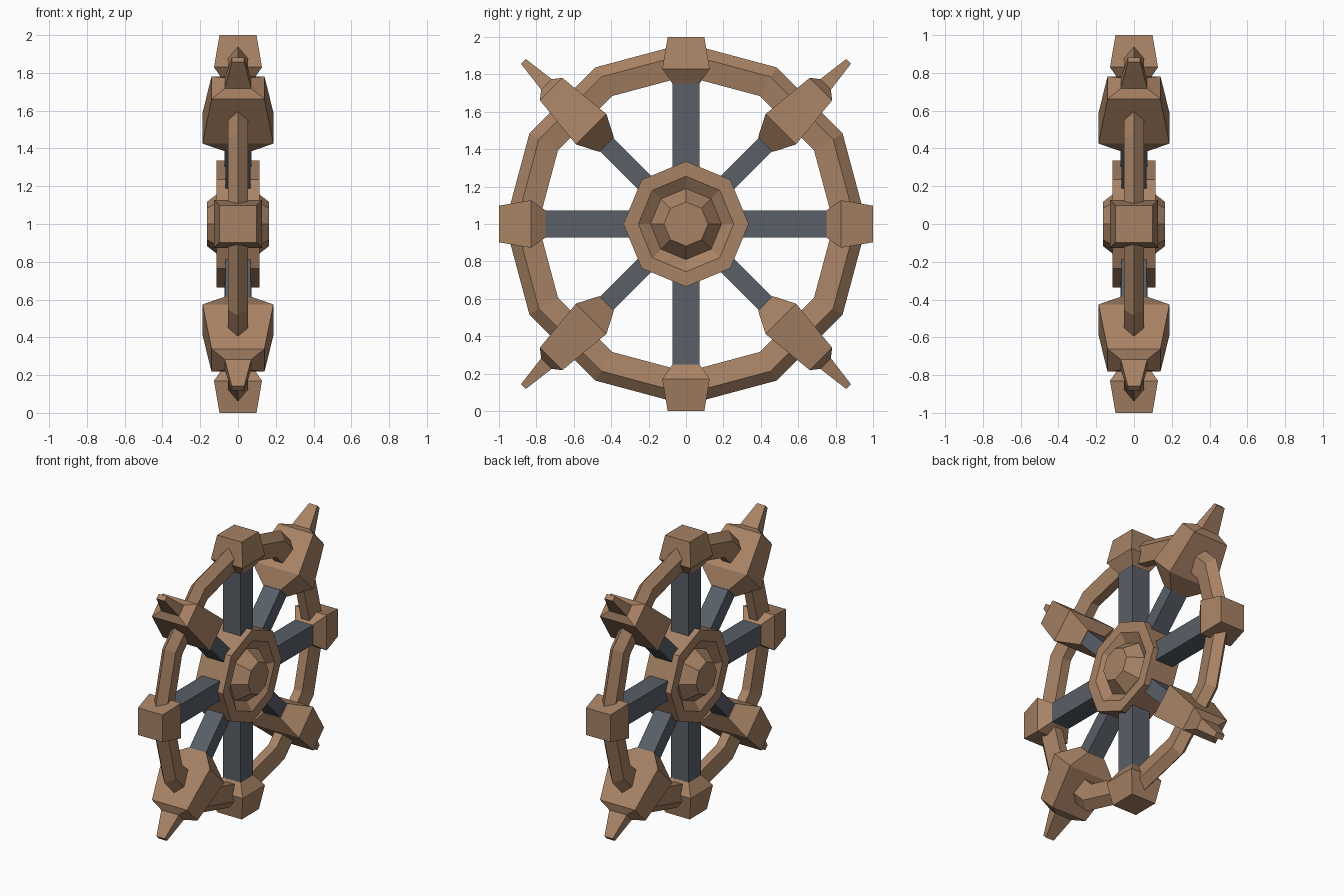
import bpy, bmesh, math
from mathutils import Matrix, Vector

cube = bpy.data.objects.get("Cube")
if cube:
    bpy.data.objects.remove(cube, do_unlink=True)


def material(name, color):
    m = bpy.data.materials.new(name)
    m.use_nodes = True
    m.diffuse_color = (*color, 1)
    m.node_tree.nodes["Principled BSDF"].inputs["Base Color"].default_value = (*color, 1)
    return m


WOOD = material("warm wood", (0.39, 0.225, 0.13))
IRON = material("dark iron", (0.1, 0.115, 0.14))
CENTRE = Vector((0, 0, 1))


def loft(name, rings, mat, closed=False):
    """Skin a list of equal-length point rings, capped or joined end to end."""
    bm = bmesh.new()
    loops = [[bm.verts.new(p) for p in ring] for ring in rings]
    n = len(loops[0])
    pairs = list(zip(loops, loops[1:]))
    if closed:
        pairs.append((loops[-1], loops[0]))
    else:
        bm.faces.new(loops[0])
        bm.faces.new(loops[-1])
    for a, b in pairs:
        for i in range(n):
            j = (i + 1) % n
            bm.faces.new((a[i], a[j], b[j], b[i]))
    bmesh.ops.recalc_face_normals(bm, faces=bm.faces)
    mesh = bpy.data.meshes.new(name)
    bm.to_mesh(mesh)
    bm.free()
    mesh.materials.append(mat)
    obj = bpy.data.objects.new(name, mesh)
    obj.location = CENTRE
    bpy.context.collection.objects.link(obj)
    return obj


def arm(name, sections, angle, mat):
    """Rectangular sections (radius, half breadth, half depth) along one wheel direction."""
    turn = Matrix.Rotation(angle, 3, 'X')
    rings = [[turn @ Vector((sx * d, sy * b, r))
              for sx, sy in ((-1, -1), (1, -1), (1, 1), (-1, 1))]
             for r, b, d in sections]
    return loft(name, rings, mat)


# Rim: twelve segments, five-sided section with the ridge outward
section = [(0.967, 0), (0.908, 0.053), (0.79, 0.033), (0.79, -0.033), (0.908, -0.053)]
rim = []
for k in range(12):
    a = k * math.pi / 6
    rim.append([(x, r * math.cos(a), r * math.sin(a)) for r, x in section])
loft("rim", rim, WOOD, closed=True)

# Hub: eight-sided drum with a groove and raised boss on both sides
half = [(0.118, 0.163), (0.19, 0.07), (0.255, 0.113), (0.335, 0.113)]
profile = half + [(r, -x) for r, x in reversed(half)]
hub = []
for r, x in profile:
    hub.append([(x, r * math.cos(k * math.pi / 4), r * math.sin(k * math.pi / 4))
                for k in range(8)])
loft("hub", hub, WOOD)

# Spokes, rim blocks and handles
block = [(0.75, 0.072, 0.072), (0.83, 0.127, 0.127), (1.0, 0.098, 0.098)]
grip = [(0.6, 0.055, 0.07), (0.717, 0.115, 0.188), (1.02, 0.085, 0.14),
        (1.055, 0.04, 0.07), (1.23, 0.018, 0.033)]
for k in range(4):
    a = k * math.pi / 2
    arm(f"main_spoke_{k + 1}", [(0.2, 0.071, 0.071), (0.8, 0.071, 0.071)], a, IRON)
    arm(f"rim_block_{k + 1}", block, a, WOOD)
    a += math.pi / 4
    arm(f"diagonal_spoke_{k + 1}", [(0.2, 0.05, 0.066), (0.65, 0.05, 0.066)], a, IRON)
    arm(f"handle_{k + 1}", grip, a, WOOD)
